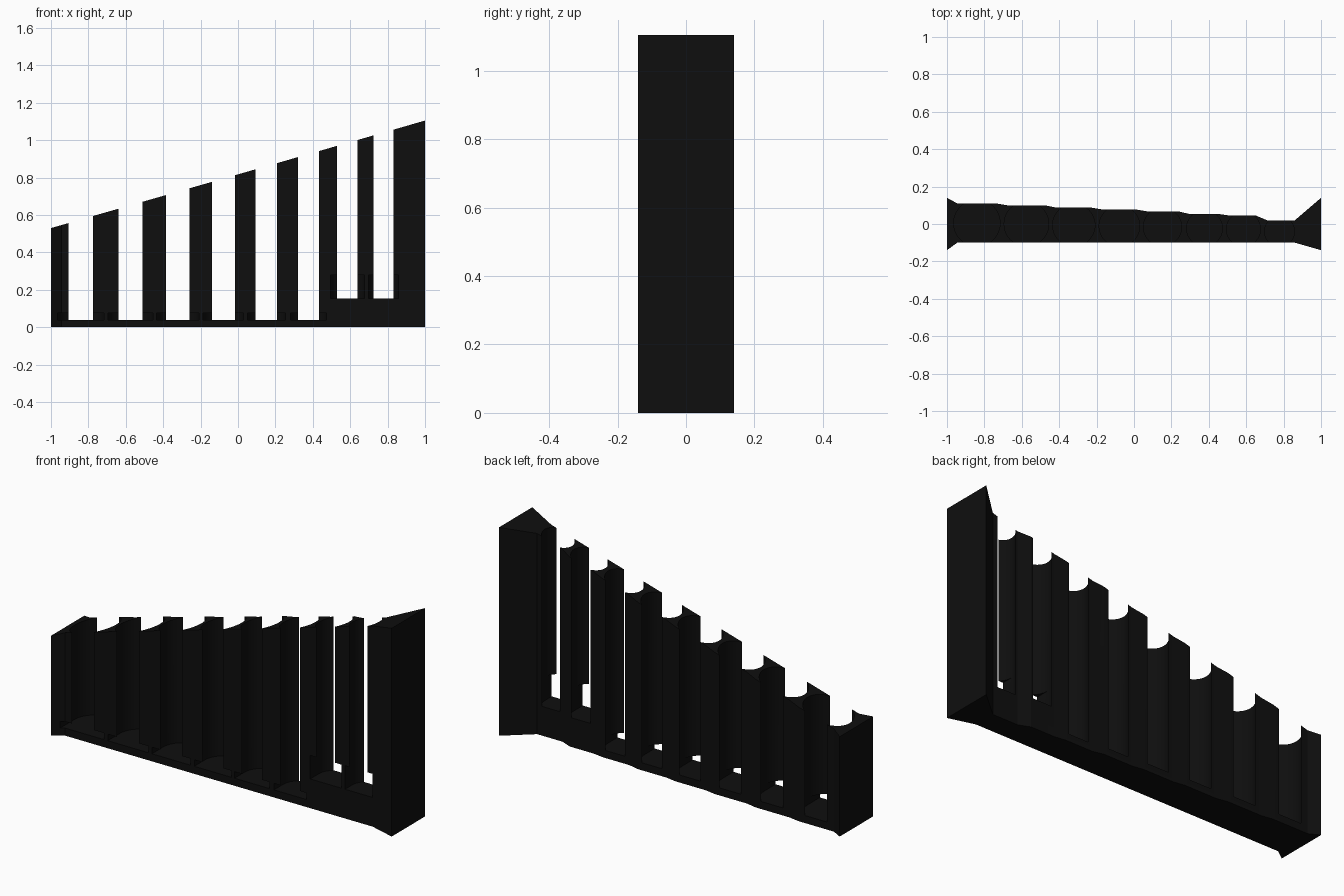
import bpy, bmesh, math

if "Cube" in bpy.data.objects:
    bpy.data.objects.remove(bpy.data.objects["Cube"])

black = bpy.data.materials.new("matte black")
black.diffuse_color = (0.0045, 0.0045, 0.0045, 1)
black.use_nodes = True
black.node_tree.nodes["Principled BSDF"].inputs["Base Color"].default_value = black.diffuse_color

FRONT = -0.10
# each slot: centre x, half width of the mouth, back y of the body, floor z, top z of the foot recess
SLOTS = [(-0.840, 0.066, 0.110, 0.04, 0.075), (-0.575, 0.065, 0.100, 0.04, 0.075),
         (-0.322, 0.063, 0.088, 0.04, 0.075), (-0.078, 0.062, 0.078, 0.04, 0.075),
         (0.152, 0.058, 0.068, 0.04, 0.075), (0.377, 0.057, 0.054, 0.04, 0.075),
         (0.585, 0.055, 0.045, 0.155, 0.28), (0.778, 0.053, 0.020, 0.155, 0.28)]


def top_z(x):
    return 0.53 + (x + 1) * 0.2875


def prism(name, outline, low, high):
    """Extrude a plan outline between two heights given as functions of x."""
    bm = bmesh.new()
    a = [bm.verts.new((x, y, low(x))) for x, y in outline]
    b = [bm.verts.new((x, y, high(x))) for x, y in outline]
    bm.faces.new(a)
    bm.faces.new(b)
    n = len(a)
    for i in range(n):
        bm.faces.new((a[i], a[(i + 1) % n], b[(i + 1) % n], b[i]))
    bmesh.ops.recalc_face_normals(bm, faces=bm.faces)
    mesh = bpy.data.meshes.new(name)
    bm.to_mesh(mesh)
    bm.free()
    mesh.materials.append(black)
    ob = bpy.data.objects.new(name, mesh)
    bpy.context.collection.objects.link(ob)
    return ob


def cut(target, cutter):
    """Subtract the cutter and remove it."""
    mod = target.modifiers.new("cut", 'BOOLEAN')
    mod.operation = 'DIFFERENCE'
    mod.solver = 'EXACT'
    mod.object = cutter
    bpy.context.view_layer.objects.active = target
    bpy.ops.object.modifier_apply(modifier=mod.name)
    bpy.data.objects.remove(cutter, do_unlink=True)


# Rack body: flared ends, straight front, back stepping in toward the tall end
outline = [(-1, -0.14), (-0.945, FRONT), (0.86, FRONT), (1, -0.14), (1, 0.14), (0.86, 0.02)]
for i in range(len(SLOTS) - 2, -1, -1):
    mid = (SLOTS[i][0] + SLOTS[i + 1][0]) / 2
    outline += [(mid + 0.03, SLOTS[i + 1][2]), (mid - 0.03, SLOTS[i][2])]
outline += [(-0.945, 0.11), (-1, 0.14)]
rack = prism("rack_body", outline, lambda x: 0.0, top_z)

for cx, mouth, back, floor, recess in SLOTS:
    # Round slot, open at the front, back and top
    half = (back - FRONT) / 2
    cy = FRONT + half
    r = math.hypot(mouth, half)
    ring = [(cx + r * math.cos(t * math.tau / 48), cy + r * math.sin(t * math.tau / 48))
            for t in range(48)]
    cut(rack, prism("slot_cutter", ring, lambda x: floor, lambda x: 1.4))
    # Wider recess at the foot of the slot, open to the front
    box = [(cx - r, -0.2), (cx + r, -0.2), (cx + r, cy), (cx - r, cy)]
    cut(rack, prism("recess_cutter", box, lambda x: floor, lambda x: recess))

# Smooth slot walls, crisp corners
bpy.ops.object.select_all(action='DESELECT')
rack.select_set(True)
bpy.context.view_layer.objects.active = rack
bpy.ops.object.shade_smooth_by_angle(angle=math.radians(20))
